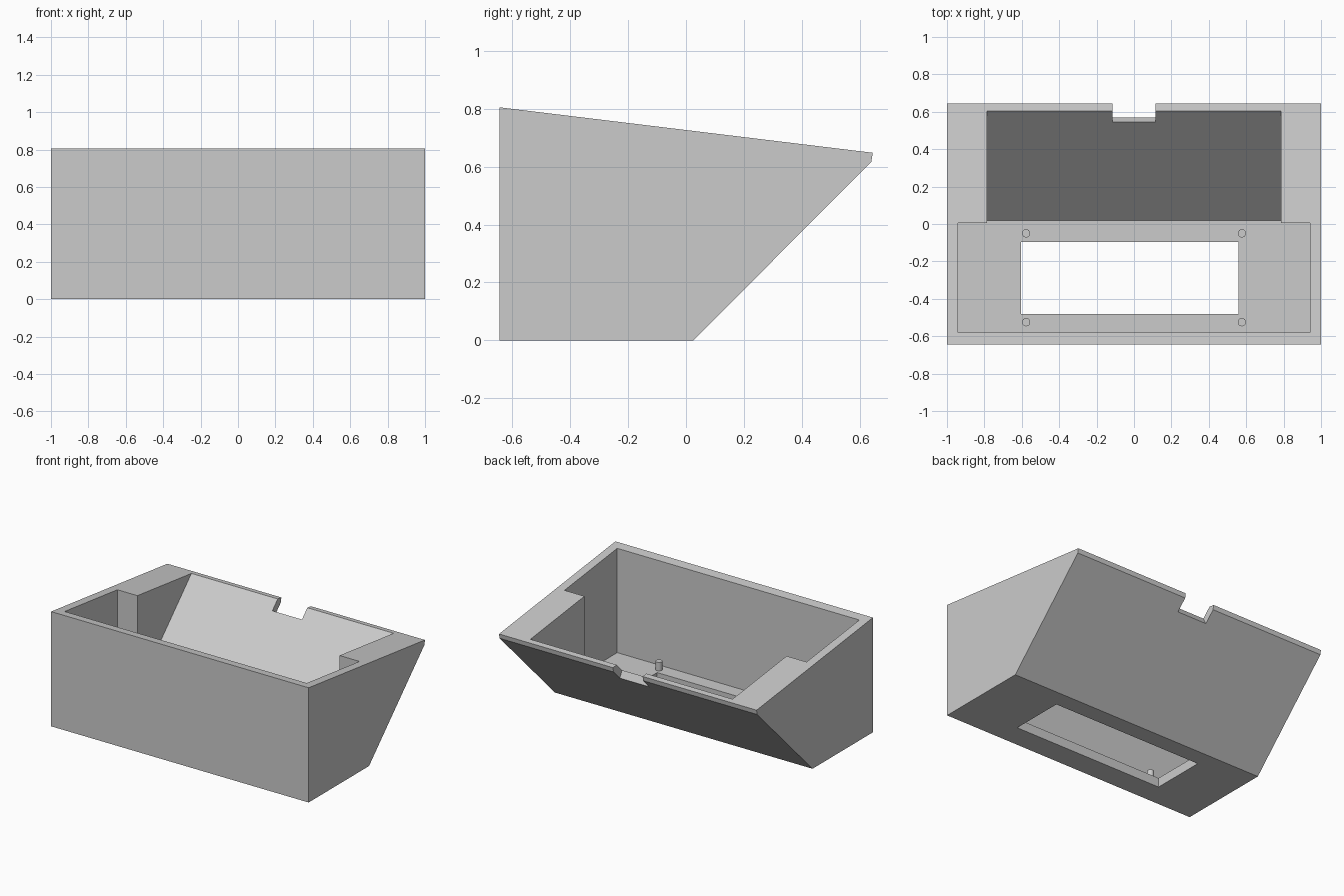
import bpy, bmesh
from mathutils import Vector

default = bpy.data.objects.get("Cube")
if default:
    bpy.data.objects.remove(default)

grey = bpy.data.materials.new("light_grey_plastic")
grey.use_nodes = True
COLOUR = (0.6, 0.6, 0.6, 1)
grey.diffuse_color = COLOUR
grey.node_tree.nodes["Principled BSDF"].inputs["Base Color"].default_value = COLOUR

FLOOR = 0.065


def prism(name, profile, x0, x1):
    """Extrude a side (y, z) profile from x0 to x1."""
    bm = bmesh.new()
    face = bm.faces.new([bm.verts.new((x0, y, z)) for y, z in profile])
    out = bmesh.ops.extrude_face_region(bm, geom=[face])
    moved = [g for g in out["geom"] if isinstance(g, bmesh.types.BMVert)]
    bmesh.ops.translate(bm, verts=moved, vec=Vector((x1 - x0, 0, 0)))
    bmesh.ops.recalc_face_normals(bm, faces=bm.faces)
    mesh = bpy.data.meshes.new(name)
    bm.to_mesh(mesh)
    bm.free()
    mesh.materials.append(grey)
    obj = bpy.data.objects.new(name, mesh)
    bpy.context.collection.objects.link(obj)
    return obj


def block(y0, y1, z0, z1):
    return [(y0, z0), (y1, z0), (y1, z1), (y0, z1)]


# Housing: vertical front, sloping rim, overhanging back with a small lip
housing = prism("housing", [(-0.645, 0), (0.025, 0), (0.64, 0.616),
                            (0.645, 0.648), (-0.645, 0.805)], -1, 1)

# Wide front pocket, narrower sloped rear pocket, floor window, cable notch
cutters = [
    prism("front_pocket_cutter", block(-0.58, 0.005, FLOOR, 1), -0.94, 0.94),
    prism("rear_pocket_cutter", [(-0.3, FLOOR), (0.02, FLOOR), (0.605, 0.653),
                                 (0.95, 1), (-0.3, 1)], -0.785, 0.785),
    prism("window_cutter", block(-0.48, -0.095, -0.1, 0.3), -0.605, 0.56),
    prism("notch_cutter", [(0.595, 0.497), (0.8, 0.497), (0.8, 0.785),
                           (0.445, 0.785)], -0.115, 0.115),
]
bpy.context.view_layer.objects.active = housing
for cutter in cutters:
    mod = housing.modifiers.new(cutter.name, "BOOLEAN")
    mod.object = cutter
    mod.operation = "DIFFERENCE"
    mod.solver = "EXACT"
    bpy.ops.object.modifier_apply(modifier=mod.name)
for cutter in cutters:
    bpy.data.objects.remove(cutter)

# Four mounting posts around the window
for side, x in (("right", -0.577), ("left", 0.577)):
    for end, y in (("front", -0.525), ("rear", -0.05)):
        bpy.ops.mesh.primitive_cylinder_add(vertices=32, radius=0.022, depth=0.07,
                                            location=(x, y, FLOOR + 0.025))
        post = bpy.context.object
        post.name = f"{end}_{side}_post"
        post.data.materials.append(grey)
        bpy.ops.object.shade_smooth_by_angle()
